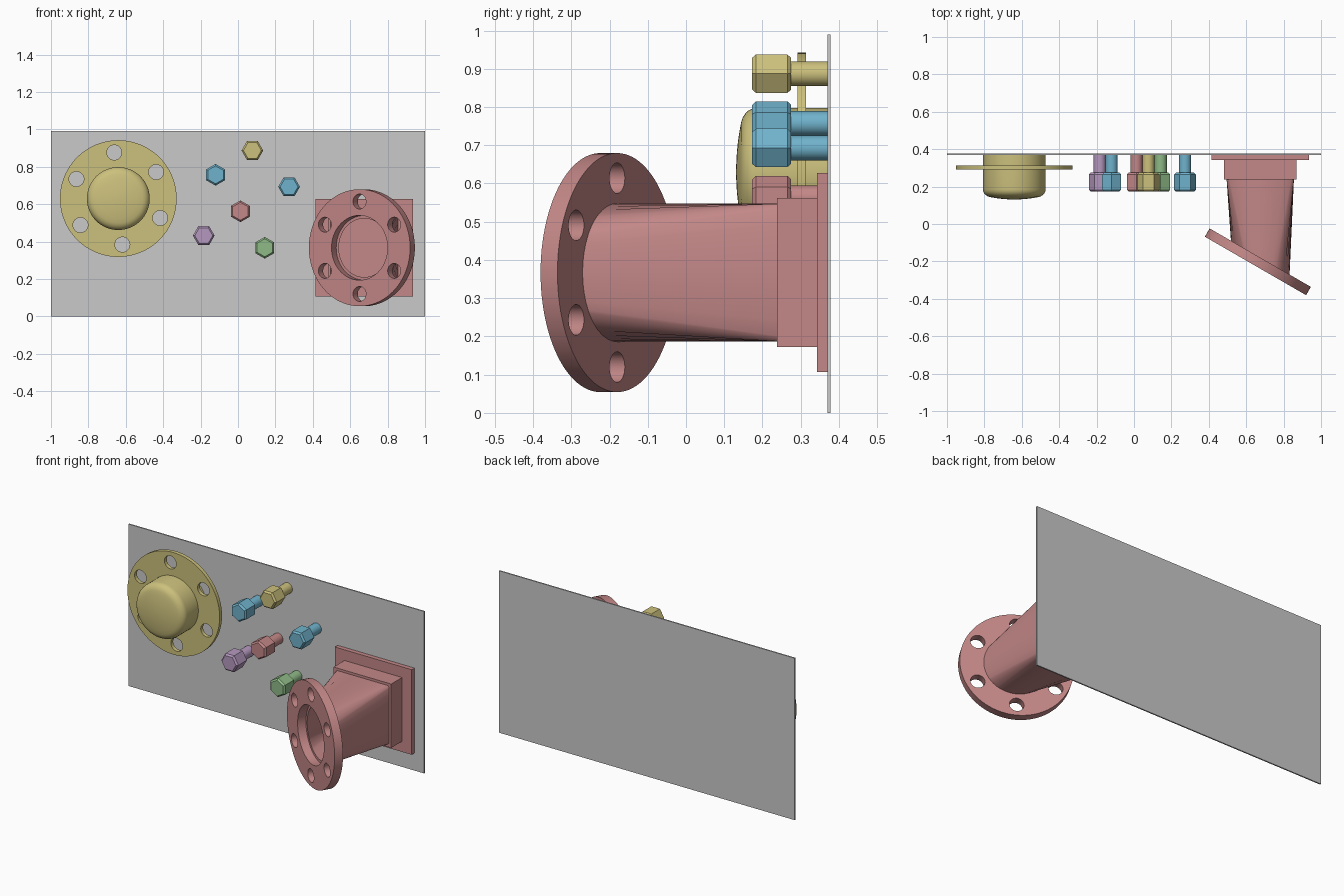
import bpy, bmesh
from math import sin, cos, pi, radians
from mathutils import Matrix, Vector

if "Cube" in bpy.data.objects:
    bpy.data.objects.remove(bpy.data.objects["Cube"])


def material(name, rgb):
    m = bpy.data.materials.new(name)
    lin = [c / 12.92 if c <= 0.04045 else ((c + 0.055) / 1.055) ** 2.4 for c in rgb]
    m.diffuse_color = (*lin, 1)
    m.use_nodes = True
    m.node_tree.nodes["Principled BSDF"].inputs["Base Color"].default_value = m.diffuse_color
    return m


GREY = material("grey", (0.79, 0.79, 0.79))
RED = material("dusty red", (0.765, 0.53, 0.53))
YELLOW = material("sand yellow", (0.80, 0.755, 0.49))
BLUE = material("sky blue", (0.44, 0.70, 0.80))
PURPLE = material("mauve", (0.71, 0.60, 0.75))
GREEN = material("sage green", (0.56, 0.73, 0.53))


def facing(x, y, z, turn=0):
    """Local z points out of the panel (-y), local y points up."""
    return (Matrix.Translation((x, y, z)) @ Matrix.Rotation(radians(turn), 4, 'Z')
            @ Matrix.Rotation(pi / 2, 4, 'X'))


def finish(name, bm, mat, smooth=True):
    bmesh.ops.remove_doubles(bm, verts=bm.verts, dist=1e-5)
    bmesh.ops.recalc_face_normals(bm, faces=bm.faces)
    me = bpy.data.meshes.new(name)
    bm.to_mesh(me)
    bm.free()
    me.materials.clear()
    me.materials.append(mat)
    ob = bpy.data.objects.new(name, me)
    bpy.context.collection.objects.link(ob)
    if smooth:
        bpy.ops.object.select_all(action='DESELECT')
        ob.select_set(True)
        bpy.context.view_layer.objects.active = ob
        bpy.ops.object.shade_smooth_by_angle(angle=radians(30))
    return ob


def box(name, lo, hi, mat):
    bm = bmesh.new()
    lo, hi = Vector(lo), Vector(hi)
    size = hi - lo
    bmesh.ops.create_cube(bm, size=1, matrix=Matrix.Translation((lo + hi) / 2)
                          @ Matrix.Diagonal((*size, 1)))
    return finish(name, bm, mat, False)


def bridge(bm, rings):
    n = len(rings[0])
    for a, b in zip(rings, rings[1:]):
        for i in range(n):
            j = (i + 1) % n
            bm.faces.new((a[i], a[j], b[j], b[i]))


def lathe(bm, profile, segs, m, start=0):
    """Turn (radius, height) points around local z and cap both ends."""
    rings = [[bm.verts.new(m @ Vector((r * cos(start + 2 * pi * i / segs),
                                       r * sin(start + 2 * pi * i / segs), h)))
              for i in range(segs)] for r, h in profile]
    bridge(bm, rings)
    bm.faces.new(rings[0])
    bm.faces.new(rings[-1])


def flange(name, radius, bore, depth, m, first, mat):
    """Disc with a bore and a ring of six bolt holes; back face on local z = 0."""
    cu = bpy.data.curves.new(name + "_outline", 'CURVE')
    cu.dimensions = '2D'
    cu.fill_mode = 'BOTH'
    cu.extrude = depth / 2
    holes = [(0.247 * cos(first + k * pi / 3), 0.247 * sin(first + k * pi / 3), 0.04, 32)
             for k in range(6)]
    for cx, cy, r, n in [(0, 0, radius, 96), (0, 0, bore, 64)] + holes:
        sp = cu.splines.new('POLY')
        sp.points.add(n - 1)
        for i, p in enumerate(sp.points):
            a = 2 * pi * i / n
            p.co = (cx + r * cos(a), cy + r * sin(a), 0, 1)
        sp.use_cyclic_u = True
    tmp = bpy.data.objects.new(name + "_outline", cu)
    bpy.context.collection.objects.link(tmp)
    dg = bpy.context.evaluated_depsgraph_get()
    me = bpy.data.meshes.new_from_object(tmp.evaluated_get(dg))
    bm = bmesh.new()
    bm.from_mesh(me)
    bpy.data.objects.remove(tmp)
    bm.transform(m @ Matrix.Translation((0, 0, depth / 2)))
    return finish(name, bm, mat)


# Backing panel
box("panel", (-1, 0.37, 0), (1, 0.378, 0.99), GREY)

# Domed cap with its flange
flange("cap_flange", 0.312, 0.16, 0.023, facing(-0.64, 0.314, 0.63), radians(95), YELLOW)
bm = bmesh.new()
knuckle = [(0.118 + 0.05 * cos(a), 0.185 + 0.042 * sin(a))
           for a in [radians(d) for d in range(0, 76, 15)]]
crown = [(0.131 * f, 0.2256 + 0.0134 * (1 - f * f)) for f in (0.8, 0.6, 0.4, 0.2, 0.02)]
lathe(bm, [(0.168, 0)] + knuckle + crown, 64, facing(-0.64, 0.37, 0.63))
finish("domed_cap", bm, YELLOW)

# Hex bolts: (x, z, turn in degrees, colour)
bolts = [(0.077, 0.887, 0, YELLOW), (-0.12, 0.757, 30, BLUE), (0.273, 0.693, 0, BLUE),
         (0.013, 0.562, 30, RED), (-0.183, 0.432, 0, PURPLE), (0.143, 0.367, 30, GREEN)]
for i, (x, z, turn, mat) in enumerate(bolts):
    m = facing(x, 0.37, z)
    bm = bmesh.new()
    lathe(bm, [(0.0325, 0), (0.0325, 0.097)], 32, m)
    lathe(bm, [(0.048, 0.095), (0.058, 0.105), (0.058, 0.187), (0.048, 0.197)],
          6, m, radians(turn))
    finish(f"bolt_{i + 1}", bm, mat)

# Square mount of the angled duct
CX, CZ = 0.675, 0.367
for name, half, y0, y1 in (("mount_plate", 0.26, 0.343, 0.37),
                           ("mount_block", 0.195, 0.238, 0.343)):
    box(name, (CX - half, y0, CZ - half), (CX + half, y1, CZ + half), RED)

# Tilted round flange
tilted = facing(CX, -0.18, CZ, -30)
flange("duct_flange", 0.3125, 0.173, 0.051, tilted, pi / 2, RED)


# Hollow duct blending from rounded square to tilted circle
def square_ring(half, fillet, n=8):
    pts = []
    s = half - fillet
    for q in range(4):
        side = [Vector((half, -s + 2 * s * i / n, 0)) for i in range(n)]
        corner = [Vector((s + fillet * cos(pi / 2 * i / n), s + fillet * sin(pi / 2 * i / n), 0))
                  for i in range(n)]
        pts += [Matrix.Rotation(q * pi / 2, 3, 'Z') @ p for p in side + corner]
    return pts


def round_ring(r, n=8):
    angles = []
    for q in range(4):
        angles += [q * 90 - 33 + 66 * i / n for i in range(n)]
        angles += [q * 90 + 33 + 24 * i / n for i in range(n)]
    return [Vector((r * cos(radians(a)), r * sin(radians(a)), 0)) for a in angles]


bm = bmesh.new()
base = facing(CX, 0.239, CZ)
rings = [[bm.verts.new(m @ p) for p in pts] for m, pts in (
    (base, square_ring(0.18, 0.014)), (tilted, round_ring(0.181)),
    (tilted, round_ring(0.157)), (base, square_ring(0.158, 0.01)))]
bridge(bm, rings + rings[:1])
finish("duct", bm, RED)
